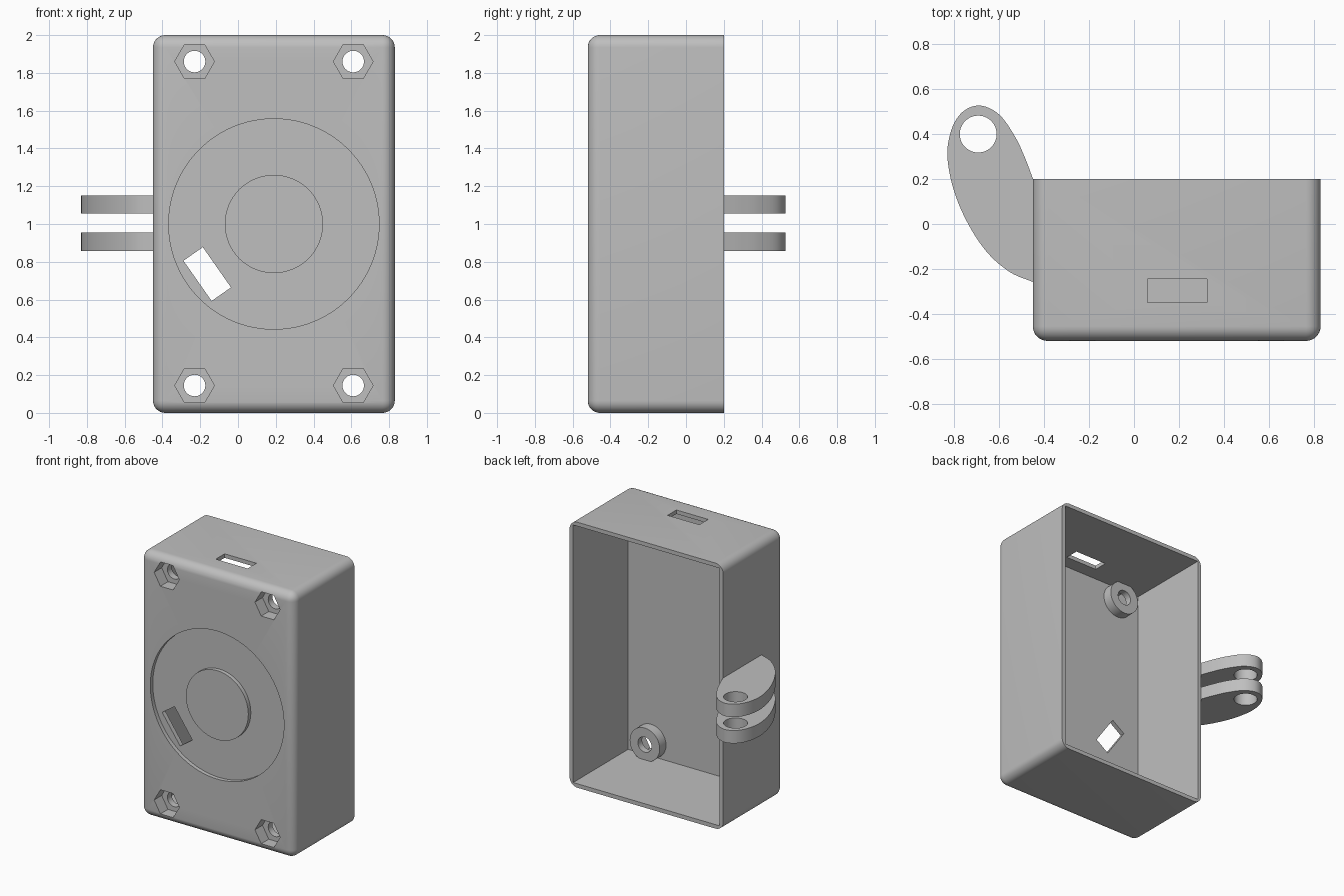
import bpy, bmesh, math
from mathutils import Vector, Matrix

if "Cube" in bpy.data.objects:
    bpy.data.objects.remove(bpy.data.objects["Cube"])

grey = bpy.data.materials.new("plain grey")
grey.use_nodes = True
grey.diffuse_color = (0.52, 0.52, 0.52, 1)
grey.node_tree.nodes["Principled BSDF"].inputs["Base Color"].default_value = (0.52, 0.52, 0.52, 1)

X0, X1, FRONT, BACK, H = -0.45, 0.83, -0.52, 0.20, 2.0
WALL, FLOOR = 0.03, FRONT + 0.065


def finish(name, bm):
    bmesh.ops.recalc_face_normals(bm, faces=bm.faces)
    mesh = bpy.data.meshes.new(name)
    bm.to_mesh(mesh)
    bm.free()
    mesh.materials.append(grey)
    ob = bpy.data.objects.new(name, mesh)
    bpy.context.collection.objects.link(ob)
    return ob


def box(name, lo, hi, radius=0):
    lo, hi = Vector(lo), Vector(hi)
    bm = bmesh.new()
    bmesh.ops.create_cube(bm, size=1)
    for v in bm.verts:
        v.co = (lo + hi) / 2 + v.co * (hi - lo)
    if radius:
        # Round everything except the open rear rim
        edges = [e for e in bm.edges if any(v.co.y < hi.y - 0.01 for v in e.verts)]
        bmesh.ops.bevel(bm, geom=edges, offset=radius, segments=8, profile=0.5, affect='EDGES')
    return finish(name, bm)


def prism(name, points, lo, hi, axis="Y"):
    """Extrude a 2D outline along y (points are x,z) or z (points are x,y)."""
    put = (lambda p, t: (p[0], t, p[1])) if axis == "Y" else (lambda p, t: (p[0], p[1], t))
    bm = bmesh.new()
    a = [bm.verts.new(put(p, lo)) for p in points]
    b = [bm.verts.new(put(p, hi)) for p in points]
    bm.faces.new(a)
    bm.faces.new(b[::-1])
    for i in range(len(points)):
        j = (i + 1) % len(points)
        bm.faces.new((a[i], a[j], b[j], b[i]))
    return finish(name, bm)


def circle(cx, cy, r, n=64):
    return [(cx + r * math.cos(2 * math.pi * i / n), cy + r * math.sin(2 * math.pi * i / n)) for i in range(n)]


def combine(target, tool, operation):
    bpy.context.view_layer.objects.active = target
    mod = target.modifiers.new("bool", 'BOOLEAN')
    mod.operation, mod.solver, mod.object = operation, 'EXACT', tool
    bpy.ops.object.modifier_apply(modifier=mod.name)
    bpy.data.objects.remove(tool)


def smooth(ob):
    bpy.ops.object.select_all(action='DESELECT')
    ob.select_set(True)
    bpy.context.view_layer.objects.active = ob
    bpy.ops.object.shade_smooth_by_angle(angle=math.radians(30))


# Hollow case, open at the rear
case = box("case", (X0, FRONT, 0), (X1, BACK, H), 0.065)
combine(case, box("cavity", (X0 + WALL, FLOOR, WALL), (X1 - WALL, BACK + 0.2, H - WALL)), 'DIFFERENCE')

# Round recess in the front
cx, cz = 0.19, 1.0
combine(case, prism("recess", circle(cx, cz, 0.557, 96), FRONT - 0.1, FRONT + 0.03), 'DIFFERENCE')

# Screw bosses with hexagonal nut pockets
for x in (-0.23, 0.61):
    for z in (0.145, 1.86):
        combine(case, prism("boss", circle(x, z, 0.125), FLOOR - 0.02, FLOOR + 0.075), 'UNION')
        combine(case, prism("nut_pocket", circle(x, z, 0.105, 6), FRONT - 0.1, FRONT + 0.09), 'DIFFERENCE')
        combine(case, prism("screw_hole", circle(x, z, 0.057, 48), FRONT - 0.1, FLOOR + 0.3), 'DIFFERENCE')

# Tilted slot through the front wall
slot = box("front_slot", (-0.13, -0.2, -0.0625), (0.13, 0.2, 0.0625))
slot.data.transform(Matrix.Translation((-0.163, FRONT, 0.735)) @ Matrix.Rotation(math.radians(55), 4, 'Y'))
combine(case, slot, 'DIFFERENCE')

# Port in the top wall
combine(case, box("top_port", (0.06, -0.35, H - 0.2), (0.325, -0.245, H + 0.2)), 'DIFFERENCE')
smooth(case)

# Raised disc in the middle of the recess
smooth(prism("center_disc", circle(cx, cz, 0.26), FRONT, FRONT + 0.04))

# Pair of curved hinge lugs on the side
ctrl = [Vector(p) for p in (
    (-0.449, -0.258), (-0.55, -0.215), (-0.65, -0.13), (-0.735, -0.005), (-0.80, 0.145),
    (-0.83, 0.30), (-0.812, 0.42), (-0.762, 0.499), (-0.685, 0.527), (-0.60, 0.487),
    (-0.53, 0.39), (-0.485, 0.295), (-0.449, 0.20))]
padded = [2 * ctrl[0] - ctrl[1]] + ctrl + [2 * ctrl[-1] - ctrl[-2]]
outline = []
for p0, p1, p2, p3 in zip(padded, padded[1:], padded[2:], padded[3:]):
    for i in range(6):
        t = i / 6
        outline.append((2 * p1 + (p2 - p0) * t + (2 * p0 - 5 * p1 + 4 * p2 - p3) * t ** 2
                        + (3 * p1 - p0 - 3 * p2 + p3) * t ** 3) / 2)
outline += [ctrl[-1], Vector((-0.435, 0.19)), Vector((-0.435, -0.258))]
for name, z in (("lower_lug", 0.857), ("upper_lug", 1.055)):
    lug = prism(name, outline, z, z + 0.097, "Z")
    combine(lug, prism("pin_hole", circle(-0.693, 0.40, 0.082), z - 0.1, z + 0.2, "Z"), 'DIFFERENCE')
    smooth(lug)
